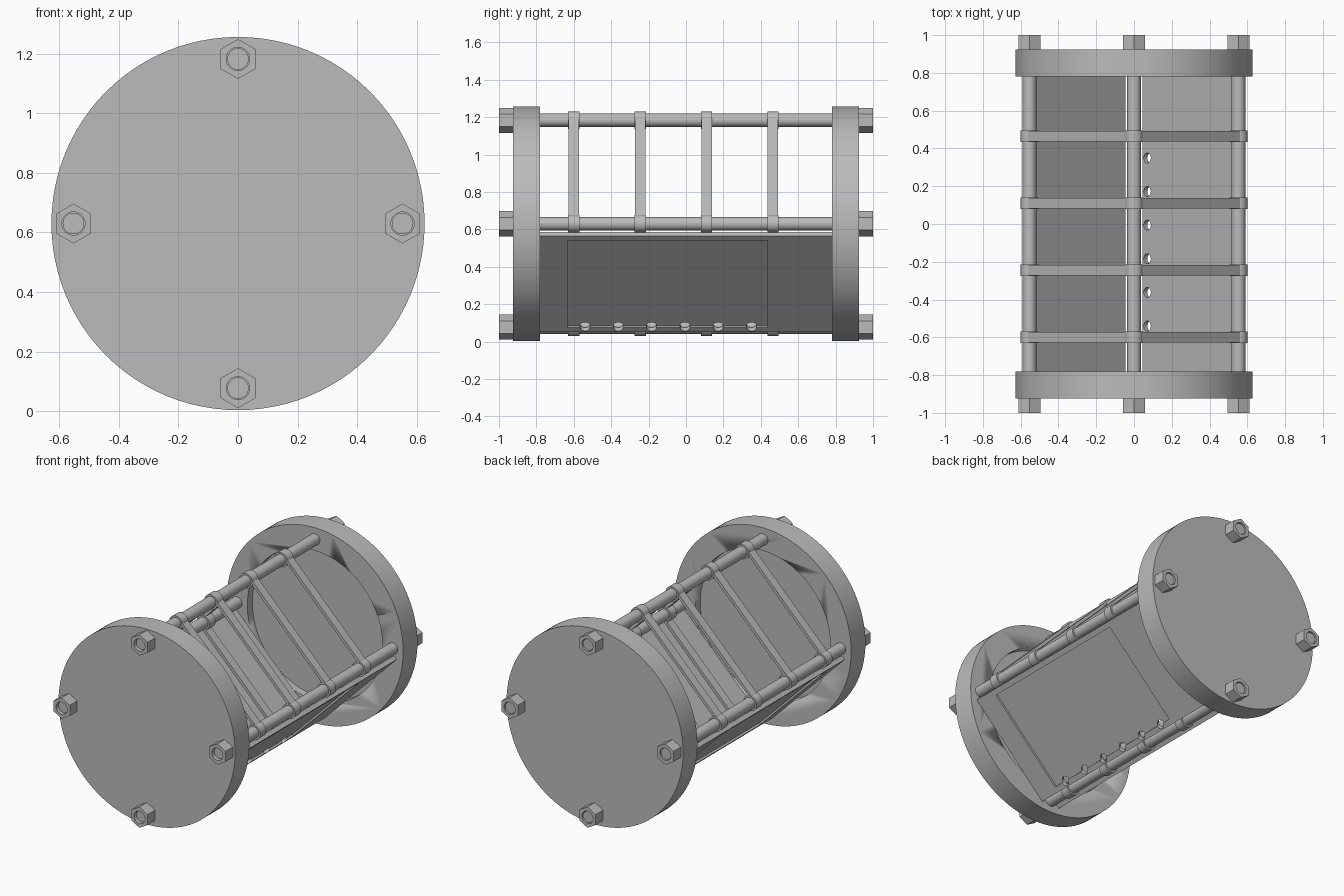
import bpy
from math import pi, cos, sin
from mathutils import Matrix, Vector

if "Cube" in bpy.data.objects:
    bpy.data.objects.remove(bpy.data.objects["Cube"], do_unlink=True)

CENTRE = Vector((0, 0, 0.63))
ROD_RING = 0.553        # distance of the rods from the axis
ROD_R = 0.036
STRAP_Y = [-0.60, -0.245, 0.11, 0.465]
HOLE_Y = [-0.54 + 0.178 * i for i in range(6)]

grey = bpy.data.materials.new("plain_grey")
grey.use_nodes = True
grey.diffuse_color = (0.5, 0.5, 0.5, 1)
grey.node_tree.nodes["Principled BSDF"].inputs["Base Color"].default_value = (0.5, 0.5, 0.5, 1)


def finish(obj, name):
    obj.name = name
    obj.data.materials.append(grey)
    return obj


def bake(obj, matrix):
    obj.data.transform(matrix)
    obj.data.update()


def cylinder(name, r, y0, y1, x=0, z=0, sides=32, smooth=True):
    """Cylinder along y, placed relative to the main axis."""
    bpy.ops.mesh.primitive_cylinder_add(vertices=sides, radius=r, depth=y1 - y0)
    obj = finish(bpy.context.object, name)
    bake(obj, Matrix.Translation(CENTRE + Vector((x, (y0 + y1) / 2, z)))
         @ Matrix.Rotation(pi / 2, 4, 'X'))
    if smooth:
        bpy.ops.object.shade_smooth_by_angle(angle=pi / 6)
    return obj


def box(name, x0, x1, y0, y1, z0, z1):
    bpy.ops.mesh.primitive_cube_add(size=1)
    obj = finish(bpy.context.object, name)
    bake(obj, Matrix.Translation(((x0 + x1) / 2, (y0 + y1) / 2, (z0 + z1) / 2))
         @ Matrix.Diagonal((x1 - x0, y1 - y0, z1 - z0, 1)))
    return obj


def cut(obj, cutter):
    """Subtract the cutter and remove it."""
    mod = obj.modifiers.new("cut", 'BOOLEAN')
    mod.operation = 'DIFFERENCE'
    mod.solver = 'EXACT'
    mod.object = cutter
    cutter.hide_render = True
    bpy.context.view_layer.objects.active = obj
    bpy.ops.object.modifier_apply(modifier=mod.name)
    bpy.data.objects.remove(cutter, do_unlink=True)


def turn(obj, angle):
    """Turn a part built at the bottom around the main axis."""
    bake(obj, Matrix.Translation(CENTRE) @ Matrix.Rotation(angle, 4, 'Y'))


# End flanges with a shallow round seat on the inner face
for name, s in (("front", -1), ("back", 1)):
    y0, y1 = sorted((s * 0.78, s * 0.925))
    flange = cylinder(name + "_flange", 0.627, y0, y1, sides=96)
    y0, y1 = sorted((s * 0.70, s * 0.83))
    cut(flange, cylinder("seat_cutter", 0.48, y0, y1, sides=64))

# Tie rods, hex nuts and strap collars
for i, side in enumerate(("left", "top", "right", "bottom")):
    x, z = ROD_RING * cos(i * pi / 2), ROD_RING * sin(i * pi / 2)
    cylinder(side + "_rod", ROD_R, -0.98, 0.992, x, z)
    for name, s in (("front", -1), ("back", 1)):
        y0, y1 = sorted((s * 0.925, s * 1.0))
        nut = cylinder(f"{side}_{name}_nut", 0.067, y0, y1, x, z, 6, False)
        y0, y1 = sorted((s * 0.95, s * 1.1))
        cut(nut, cylinder("bore_cutter", 0.039, y0, y1, x, z))
    for j, y in enumerate(STRAP_Y):
        cylinder(f"{side}_collar_{j + 1}", 0.047, y - 0.03, y + 0.03, x, z)

# Flat straps joining neighbouring rods
for i in range(4):
    for j, y in enumerate(STRAP_Y):
        strap = box(f"strap_{i + 1}_{j + 1}", -0.37, 0.37, y - 0.028, y + 0.028, -0.429, -0.41)
        turn(strap, pi / 4 + i * pi / 2)

# Lower side plates: recessed panel outside, row of holes along one edge
for name, angle in (("left", -pi / 4), ("right", pi / 4)):
    plate = box(name + "_lower_plate", -0.364, 0.364, -0.78, 0.78, -0.456, -0.428)
    cut(plate, box("recess_cutter", -0.329, 0.329, -0.63, 0.435, -0.5, -0.443))
    for y in HOLE_Y:
        bpy.ops.mesh.primitive_cylinder_add(vertices=20, radius=0.027, depth=0.2)
        hole = bpy.context.object
        bake(hole, Matrix.Translation((-0.329, y, -0.44)))
        cut(plate, hole)
    turn(plate, angle)
